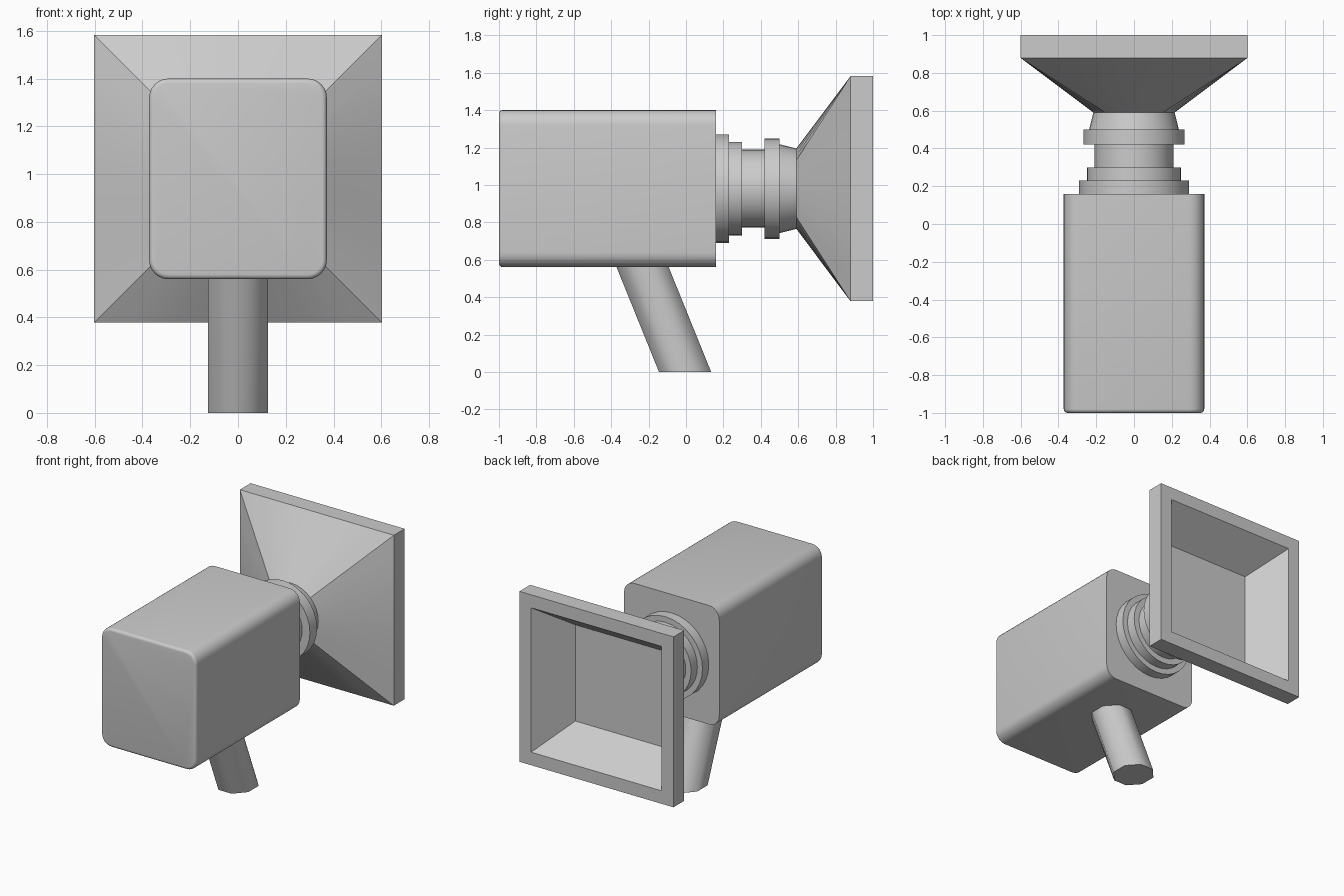
import bpy, bmesh
from math import sin, cos, pi, radians

if "Cube" in bpy.data.objects:
    bpy.data.objects.remove(bpy.data.objects["Cube"])

ZC = 0.98  # height of the main axis


def loft(name, rings, angle=35):
    """Skin a list of equal-length rings and cap both ends."""
    bm = bmesh.new()
    loops = [[bm.verts.new(p) for p in ring] for ring in rings]
    n = len(loops[0])
    for a, b in zip(loops, loops[1:]):
        for i in range(n):
            j = (i + 1) % n
            bm.faces.new((a[i], a[j], b[j], b[i]))
    bm.faces.new(loops[0])
    bm.faces.new(loops[-1])
    bmesh.ops.recalc_face_normals(bm, faces=bm.faces)
    mesh = bpy.data.meshes.new(name)
    bm.to_mesh(mesh)
    bm.free()
    obj = bpy.data.objects.new(name, mesh)
    bpy.context.collection.objects.link(obj)
    bpy.ops.object.select_all(action='DESELECT')
    obj.select_set(True)
    bpy.context.view_layer.objects.active = obj
    bpy.ops.object.shade_smooth_by_angle(angle=radians(angle))
    return obj


def circle(r, y, n=32):
    return [(r * cos(2 * pi * i / n - 3 * pi / 4), y,
             ZC + r * sin(2 * pi * i / n - 3 * pi / 4)) for i in range(n)]


def square(h, y, n=32):
    """Square ring with the same point count and start corner as circle()."""
    corners = [(-h, -h), (h, -h), (h, h), (-h, h)]
    k = n // 4
    pts = []
    for c in range(4):
        (x0, z0), (x1, z1) = corners[c], corners[(c + 1) % 4]
        pts += [(x0 + (x1 - x0) * i / k, y, ZC + z0 + (z1 - z0) * i / k)
                for i in range(k)]
    return pts


def rounded_rect(hx, hz, r, y, seg=6):
    pts = []
    for c, (sx, sz) in enumerate([(-1, -1), (1, -1), (1, 1), (-1, 1)]):
        for i in range(seg + 1):
            a = pi + c * pi / 2 + i * pi / 2 / seg
            pts.append((sx * (hx - r) + r * cos(a), y,
                        ZC + sz * (hz - r) + r * sin(a)))
    return pts


# Main housing: rounded long edges, softened front, sharp back
front = []
for i in range(5):
    a = i * pi / 8
    d = 0.02 * (1 - sin(a))
    front.append(rounded_rect(0.372 - d, 0.42 - d, 0.08 - d, -0.98 - 0.02 * cos(a)))
loft("housing", front + [rounded_rect(0.372, 0.42, 0.08, 0.16)])

# Stepped neck between housing and horn
for name, r, y0, y1 in [("neck_base", 0.29, 0.15, 0.23),
                        ("neck_step", 0.25, 0.22, 0.30),
                        ("neck_tube", 0.208, 0.29, 0.43),
                        ("neck_collar", 0.268, 0.42, 0.50)]:
    loft(name, [circle(r, y0), circle(r, y1)])

# Horn: round throat blending to a square mouth with a recessed inside
loft("horn", [circle(0.24, 0.49), circle(0.215, 0.59), square(0.602, 0.88),
              square(0.602, 1.0), square(0.51, 1.0), square(0.34, 0.75)])

# Slanted eight-sided handle, cut flat at the bottom
handle = []
for z in (0.0, 0.62):
    yc = -0.005 - 0.405 * z
    handle.append([(0.135 * cos(pi / 8 + i * pi / 4),
                    yc + 0.151 * sin(pi / 8 + i * pi / 4), z) for i in range(8)])
loft("handle", handle, 50)
